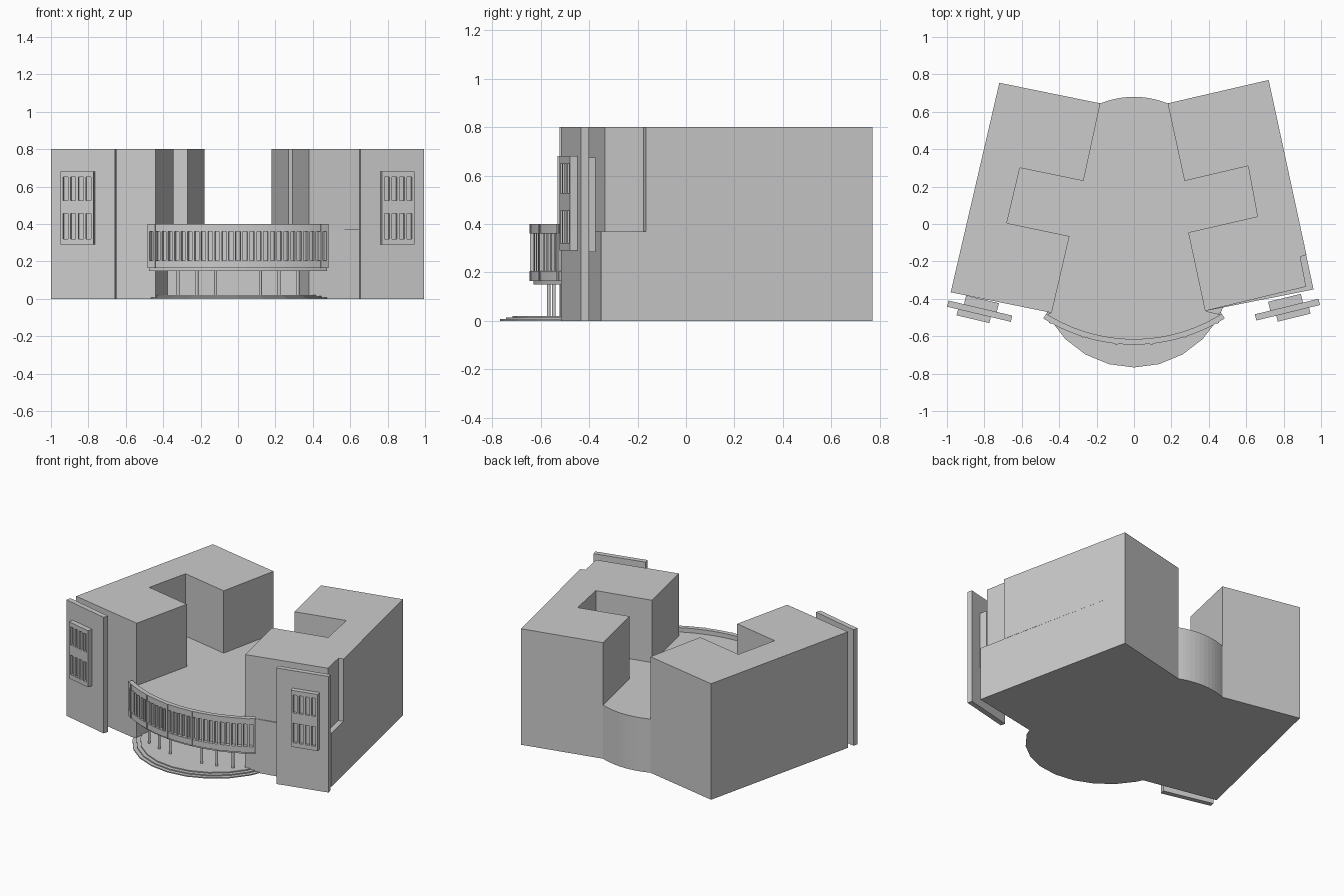
import bpy, bmesh, math
from mathutils import Matrix

if "Cube" in bpy.data.objects:
    bpy.data.objects.remove(bpy.data.objects["Cube"])


def finish(name, bm):
    bmesh.ops.recalc_face_normals(bm, faces=bm.faces)
    me = bpy.data.meshes.new(name)
    bm.to_mesh(me)
    bm.free()
    ob = bpy.data.objects.new(name, me)
    bpy.context.collection.objects.link(ob)
    return ob


def add_prism(bm, pts, z0, z1):
    face = bm.faces.new([bm.verts.new((x, y, z0)) for x, y in pts])
    ext = bmesh.ops.extrude_face_region(bm, geom=[face])
    for v in ext['geom']:
        if isinstance(v, bmesh.types.BMVert):
            v.co.z = z1


def prism(name, pts, z0, z1):
    bm = bmesh.new()
    add_prism(bm, pts, z0, z1)
    return finish(name, bm)


def arc(cy, r, a0, a1, n):
    # angles in degrees measured from the -y direction
    out = []
    for i in range(n + 1):
        a = math.radians(a0 + (a1 - a0) * i / n)
        out.append((r * math.sin(a), cy - r * math.cos(a)))
    return out


def band(bm, r0, r1, a0, a1, n, z0, z1):
    add_prism(bm, arc(BC, r0, a0, a1, n) + arc(BC, r1, a1, a0, n), z0, z1)


BC = 0.265   # balcony arc centre
ROOF = 0.37

# Two tall C-shaped wings
prism("left_wing", [(-.72, .755), (-.18, .645), (-.27, .23), (-.61, .30), (-.68, .005),
                    (-.345, -.065), (-.44, -.475), (-.98, -.365)], 0, .8)
inner = [(.72, .77), (.18, .645), (.27, .23), (.61, .31), (.66, .04),
         (.29, -.045), (.38, -.465)]
prism("right_wing_lower", inner + [(.96, -.35)], 0, ROOF)
prism("right_wing_upper", inner + [(.92, -.335), (.889, -.175), (.922, -.165)], ROOF, .8)

# Low central hall with bowed back wall, recessed below the balcony
back = [(.18 * math.sin(t), .645 + .035 * math.cos(t))
        for t in [math.radians(90 - 180 * i / 16) for i in range(17)]]
back = [(x, .645 + .035 * (1 - (x / .18) ** 2)) for x, _ in back]
notch_l = [(-.27, .23), (-.61, .30), (-.68, .005), (-.345, -.065)]
notch_r = [(.29, -.045), (.66, .04), (.61, .31), (.27, .23)]
prism("hall_lower", back + notch_l + [(-.38, -.2), (.325, -.2)] + notch_r, 0, .16)
prism("hall_roof", back + notch_l + [(-.44, -.475)] + arc(BC, .885, -32, 32, 24)
      + [(.38, -.465)] + notch_r, .16, ROOF)

# Curved balcony: rails, posts and dividers
bm = bmesh.new()
A = 32.2
band(bm, .88, .91, -A, A, 24, .36, .40)
band(bm, .88, .91, -A, A, 24, .165, .205)
band(bm, .87, .895, -A, A, 24, .15, .17)
count = 27
for i in range(count + 1):
    a = -A + .4 + (2 * A - .8) * i / count
    big = i % 5 == 1
    w = .45 if big else .4
    band(bm, .88, .914 if big else .906, a - w, a + w, 1, .165 if big else .2, .40 if big else .365)
finish("balcony", bm)

# Entrance steps, low-sided discs
for i, r in enumerate((.52, .495, .47)):
    prism("entrance_step", arc(-.247, r, 0, 345, 23), 0, .007 * (i + 1))

# Entrance columns
for x in (-.32, -.22, -.12, .12, .22, .32):
    y = BC - math.sqrt(.84 ** 2 - x * x)
    bm = bmesh.new()
    bmesh.ops.create_cone(bm, cap_ends=True, segments=12, radius1=.008, radius2=.008,
                          depth=.15, matrix=Matrix.Translation((x, y, .09)))
    finish("column", bm)


# Free-standing front panels with window boxes, in local (along, depth, height)
def facade(side, cx, cy, angle):
    frame = Matrix.Translation((cx, cy, 0)) @ Matrix.Rotation(math.radians(angle), 4, 'Z')

    def boxes(name, items):
        bm = bmesh.new()
        for u0, u1, v0, v1, z0, z1 in items:
            add_prism(bm, [(u0, v0), (u1, v0), (u1, v1), (u0, v1)], z0, z1)
        bm.transform(frame)
        finish(name, bm)

    boxes(side + "_panel", [(-.175, .175, -.017, .017, 0, .8)])
    boxes(side + "_panel_link", [(-.09, .09, .017, .065, .285, .675)])
    u0, u1 = (-.115, .065) if side == "left" else (-.065, .115)
    items = [(u0, u1, -.034, -.017, .29, .68)]
    for z0, z1 in ((.29, .32), (.455, .525), (.65, .68)):
        items.append((u0, u1, -.05, -.034, z0, z1))
    pitch = (u1 - u0 - .014) / 4
    for i in range(5):
        u = u0 + i * pitch
        items.append((u, u + .014, -.05, -.034, .29, .68))
    boxes(side + "_window", items)


facade("left", -.825, -.466, -13.3)
facade("right", .82, -.458, 13.7)
